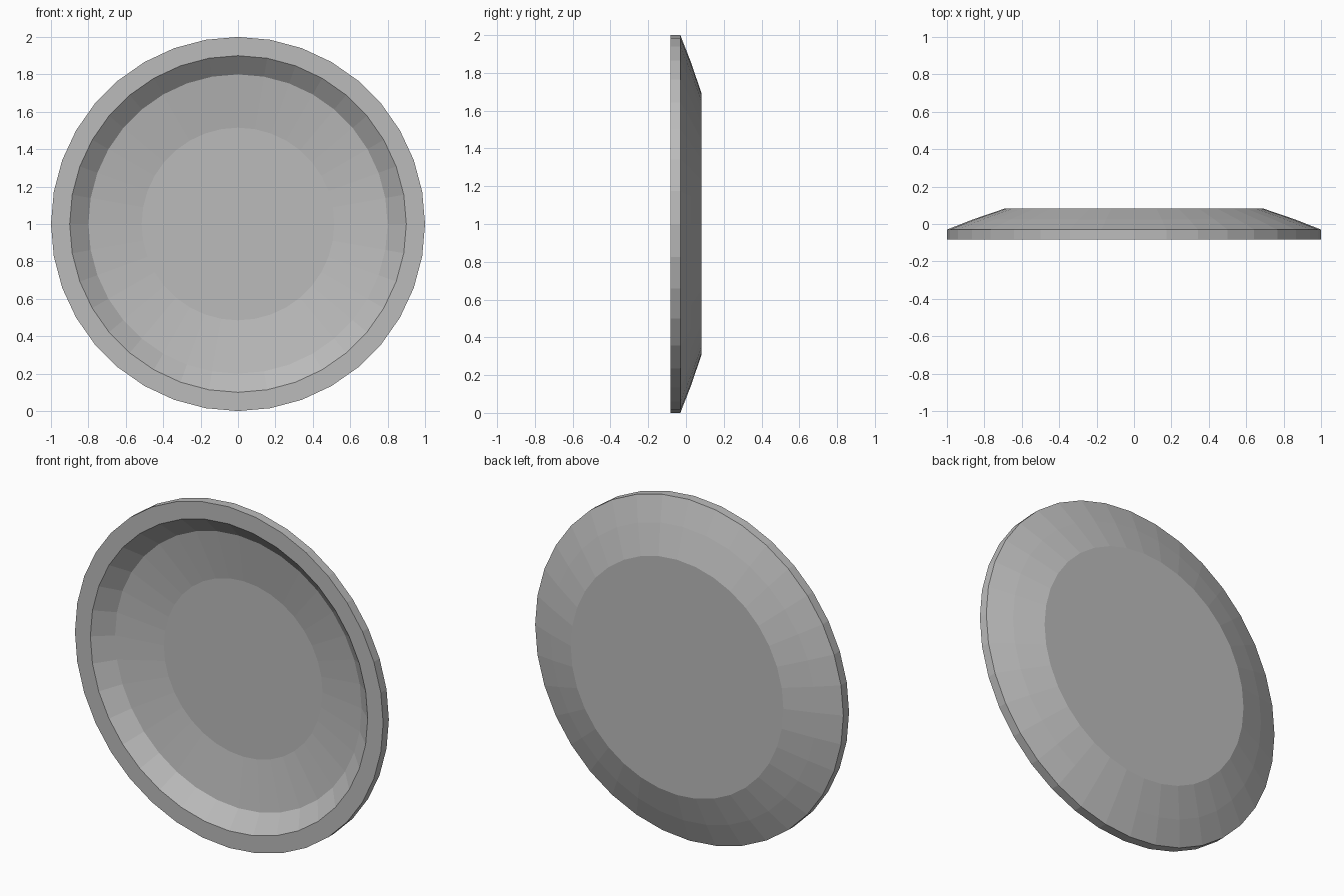
import bpy
import bmesh
import math
from mathutils import Matrix, Vector

cube = bpy.data.objects.get("Cube")
if cube:
    bpy.data.objects.remove(cube, do_unlink=True)

SIDES = 36

# Single plain grey
grey = bpy.data.materials.new("plain_grey")
grey.use_nodes = True
colour = (0.5, 0.5, 0.5, 1)
grey.diffuse_color = colour
grey.node_tree.nodes["Principled BSDF"].inputs["Base Color"].default_value = colour

# Half section as (radius, depth): dished front, flat rim, sloping back
profile = [
    (0, 0.048), (0.515, 0.048), (0.8, 0.003), (0.9, -0.083),
    (1, -0.083), (1, -0.03),
    (0.86, 0.025), (0.69, 0.083), (0, 0.083),
]

# Revolve the section around the front-to-back axis
bm = bmesh.new()
verts = [bm.verts.new((r, y, 0)) for r, y in profile]
edges = [bm.edges.new(pair) for pair in zip(verts, verts[1:])]
bmesh.ops.spin(bm, geom=verts + edges, cent=(0, 0, 0), axis=(0, 1, 0),
               angle=math.tau, steps=SIDES, use_merge=False)
bmesh.ops.remove_doubles(bm, verts=bm.verts, dist=0.0001)

# Merge the fan triangles at the two centres into flat discs
hubs = [v for v in bm.verts if math.hypot(v.co.x, v.co.z) < 0.001]
bmesh.ops.dissolve_verts(bm, verts=hubs)
bmesh.ops.recalc_face_normals(bm, faces=bm.faces)
bmesh.ops.transform(bm, matrix=Matrix.Translation(Vector((0, 0, 1))), verts=bm.verts)

mesh = bpy.data.meshes.new("plate")
bm.to_mesh(mesh)
bm.free()
mesh.materials.append(grey)
plate = bpy.data.objects.new("plate", mesh)
bpy.context.collection.objects.link(plate)
